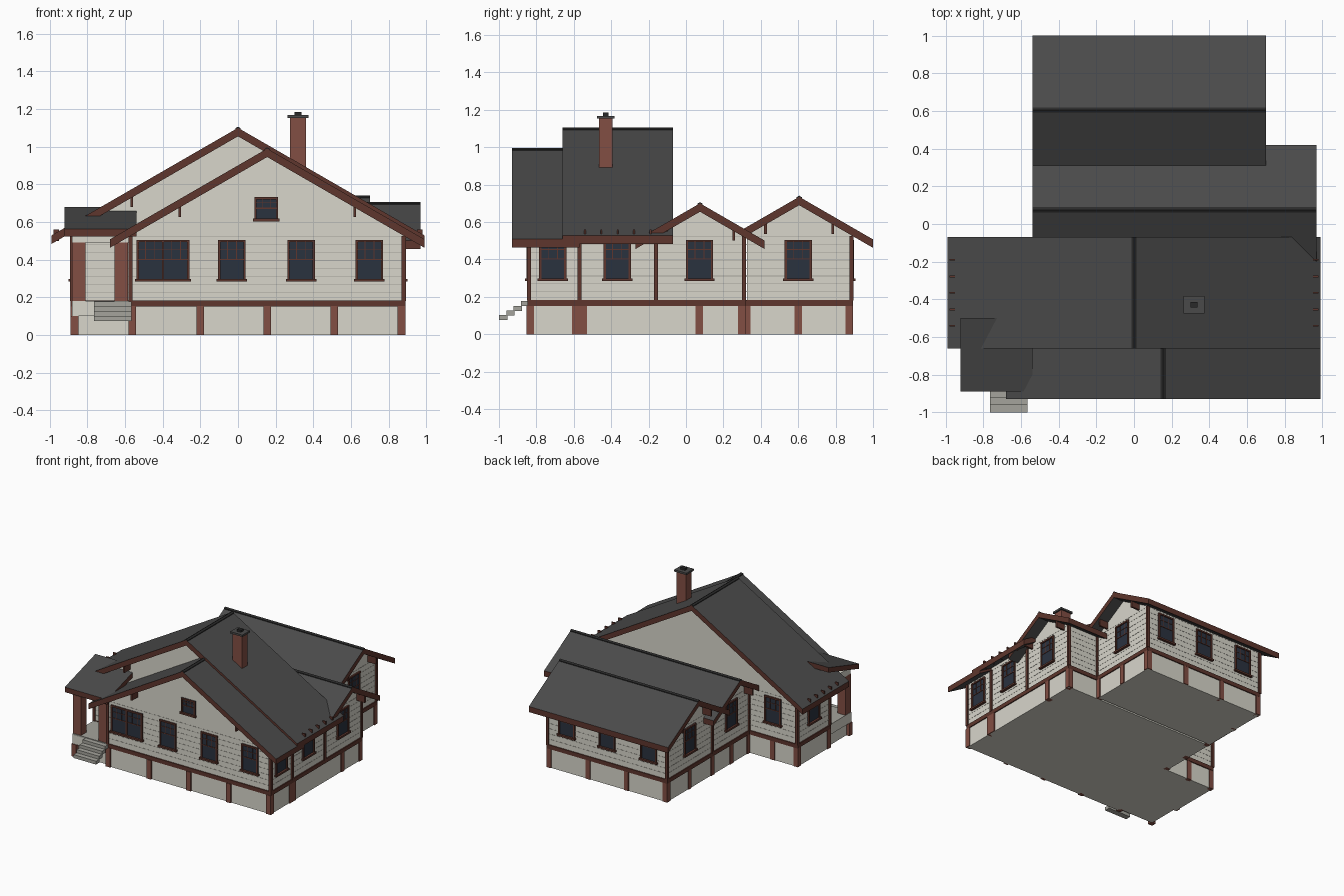
import bpy, bmesh
from mathutils import Matrix, Vector

cube = bpy.data.objects.get("Cube")
if cube:
    bpy.data.objects.remove(cube, do_unlink=True)


def material(name, rgb):
    m = bpy.data.materials.new(name)
    m.use_nodes = True
    col = [(c / 255 / 12.92) if c < 11 else ((c / 255 + 0.055) / 1.055) ** 2.4 for c in rgb] + [1]
    m.diffuse_color = col
    m.node_tree.nodes["Principled BSDF"].inputs["Base Color"].default_value = col
    return m


WALL = material("cream siding", (216, 214, 203))
GROOVE = material("siding groove", (168, 166, 157))
TRIM = material("brown wood trim", (94, 54, 45))
BRICK = material("red brick", (130, 78, 67))
ROOF = material("charcoal shingle", (74, 74, 74))
RIDGE = material("dark ridge cap", (42, 42, 42))
GLASS = material("navy glass", (42, 50, 63))
STONE = material("grey concrete", (165, 164, 156))

SLOPE = 0.577
SLAB = 0.045
BELT = 0.18


def finish(bm, name, mats):
    bmesh.ops.recalc_face_normals(bm, faces=bm.faces)
    mesh = bpy.data.meshes.new(name)
    bm.to_mesh(mesh)
    bm.free()
    for m in mats:
        mesh.materials.append(m)
    obj = bpy.data.objects.new(name, mesh)
    bpy.context.collection.objects.link(obj)
    return obj


def boxes(name, mat, spans, frame=Matrix()):
    """One object from boxes given as (u0, u1, v0, v1, z0, z1)."""
    bm = bmesh.new()
    for u0, u1, v0, v1, z0, z1 in spans:
        place = Matrix.Translation(((u0 + u1) / 2, (v0 + v1) / 2, (z0 + z1) / 2))
        size = Matrix.Diagonal((u1 - u0, v1 - v0, z1 - z0, 1))
        bmesh.ops.create_cube(bm, size=1, matrix=frame @ place @ size)
    return finish(bm, name, [mat])


def prism(name, profile, b0, b1, axis, mats):
    """Extrude an (across, z) profile along axis; sides use the second material."""
    bm = bmesh.new()
    point = (lambda a, b, z: (a, b, z)) if axis == "y" else (lambda a, b, z: (b, a, z))
    face = bm.faces.new([bm.verts.new(point(a, b0, z)) for a, z in profile])
    new = bmesh.ops.extrude_face_region(bm, geom=[face])["geom"]
    shift = Vector(point(0, b1 - b0, 0))
    bmesh.ops.translate(bm, vec=shift, verts=[v for v in new if isinstance(v, bmesh.types.BMVert)])
    bmesh.ops.recalc_face_normals(bm, faces=bm.faces)
    if len(mats) > 1:
        for f in bm.faces:
            f.material_index = 1 if abs(f.normal.z) < 0.3 else 0
    return finish(bm, name, mats)


def chevron(mid, top, half, thick):
    low = top - half * SLOPE
    return [(mid - half, low), (mid, top), (mid + half, low),
            (mid + half, low - thick), (mid, top - thick), (mid - half, low - thick)]


def wing(name, axis, mid, top, wall_half, roof_half, wall_span, roof_span):
    """Gabled block: walls, roof slab and ridge cap."""
    peak = top - SLAB + 0.005
    eave = peak - wall_half * SLOPE
    walls = [(mid - wall_half, 0), (mid + wall_half, 0), (mid + wall_half, eave),
             (mid, peak), (mid - wall_half, eave)]
    prism(name + "_walls", walls, *wall_span, axis, [WALL])
    prism(name + "_roof", chevron(mid, top, roof_half, SLAB), *roof_span, axis, [ROOF, TRIM])
    prism(name + "_ridge_cap", chevron(mid, top + 0.006, 0.014, 0.012), *roof_span, axis, [RIDGE])


wing("front_gable", "y", 0.155, 0.99, 0.725, 0.835, (-0.84, -0.5), (-0.93, -0.57))
wing("main_gable", "y", 0, 1.1, 0.88, 0.99, (-0.57, -0.16), (-0.66, -0.07))
wing("middle_wing", "x", 0.075, 0.70, 0.235, 0.345, (-0.45, 0.88), (-0.54, 0.97))
wing("back_wing", "x", 0.605, 0.735, 0.28, 0.395, (-0.45, 0.61), (-0.54, 0.70))


def wall_frame(x, y, nx, ny):
    """Local axes for a wall: u along it, v outward, z up."""
    return Matrix(((-ny, nx, 0, x), (nx, ny, 0, y), (0, 0, 1, 0), (0, 0, 0, 1)))


# Belt course, siding grooves and corner boards around the footprint
footprint = [(-0.57, -0.84), (0.88, -0.84), (0.88, 0.31), (0.61, 0.31), (0.61, 0.885),
             (-0.45, 0.885), (-0.45, -0.16), (-0.88, -0.16), (-0.88, -0.57), (-0.57, -0.57)]
for i, (x, y) in enumerate(footprint):
    end = Vector(footprint[(i + 1) % len(footprint)])
    run = end - Vector((x, y))
    length = run.length
    d = run / length
    frame = wall_frame(x, y, d.y, -d.x)
    boxes("belt_course", TRIM, [(-0.006, length + 0.006, -0.01, 0.008, BELT - 0.028, BELT + 0.004)], frame)
    boxes("siding_grooves", GROOVE,
          [(0, length, -0.005, 0.0012, z, z + 0.003) for z in [0.225 + 0.0425 * k for k in range(8)]], frame)

corners = footprint + [(0.88, -0.57), (0.88, -0.16), (-0.45, 0.31)]
boxes("corner_boards", TRIM,
      [(x - 0.011, x + 0.011, y - 0.011, y + 0.011, BELT, 0.525) for x, y in corners])

# Brick foundation piers
piers = [(x, -0.832) for x in (-0.562, -0.2, 0.155, 0.51, 0.868)]
piers += [(0.868, y) for y in (-0.59, -0.55, 0.07, 0.298)]
piers += [(0.598, y) for y in (0.325, 0.6)]
piers += [(x, 0.872) for x in (-0.437, -0.09, 0.25, 0.598)]
piers += [(-0.437, y) for y in (0.07, 0.31, 0.6)]
piers += [(-0.868, -0.832), (-0.868, -0.555), (-0.868, -0.175), (-0.66, -0.175), (-0.437, -0.15)]
boxes("foundation_piers", BRICK,
      [(x - 0.02, x + 0.02, y - 0.02, y + 0.02, 0, 0.153 if (x, y) != (-0.868, -0.832) else 0.1)
       for x, y in piers])


def window(frame, u, w=0.146, z0=0.29, z1=0.505, double=False):
    """Sash window with gridded upper light and a sill."""
    l, r = u - w / 2, u + w / 2
    mid = z0 + (z1 - z0) * 0.52
    b = 0.012
    boxes("window_glass", GLASS, [(l, r, -0.005, 0.004, z0, z1)], frame)
    bars = [(l, l + b, 0, 0.012, z0, z1), (r - b, r, 0, 0.012, z0, z1),
            (l, r, 0, 0.013, z1 - b, z1), (l - 0.008, r + 0.008, 0, 0.02, z0 - 0.006, z0 + 0.008)]
    lights = [(l, u), (u, r)] if double else [(l, r)]
    if double:
        bars.append((u - b / 2, u + b / 2, 0, 0.012, z0, z1))
    for p, q in lights:
        bars.append((p, q, 0, 0.008, mid - 0.003, mid + 0.003))
        bars.append((p, q, 0, 0.007, (mid + z1) / 2 - 0.002, (mid + z1) / 2 + 0.002))
        for t in (1 / 3, 2 / 3):
            c = p + (q - p) * t
            bars.append((c - 0.002, c + 0.002, 0, 0.007, mid, z1))
    boxes("window_frame", TRIM, bars, frame)


front = wall_frame(0, -0.84, 0, -1)
for x in (-0.032, 0.335, 0.698):
    window(front, x)
window(front, -0.398, w=0.28, double=True)
window(front, 0.15, w=0.125, z0=0.61, z1=0.732)
for x, y in ((0.88, -0.712), (0.88, -0.368), (0.88, 0.072), (0.61, 0.6)):
    window(wall_frame(x, 0, 1, 0), y)
for x, y in ((-0.88, -0.365), (-0.45, 0.072), (-0.45, 0.6)):
    window(wall_frame(x, 0, -1, 0), -y)
for x, y in ((0.44, 0.885), (0.08, 0.885), (-0.29, 0.885), (-0.665, -0.16)):
    window(wall_frame(0, y, 0, 1), -x)

# Entry door facing the porch
boxes("door", TRIM, [(-0.58, -0.565, -0.76, -0.64, BELT, 0.47)])

# Brackets under the gable overhangs
brackets = []
for mid, off, y, top in ((0, 0.565, -0.57, 1.1), (0.155, 0.465, -0.84, 0.99)):
    z = top - SLAB - off * SLOPE
    for x in (mid - off, mid + off):
        brackets.append((x - 0.007, x + 0.007, y - 0.075, y, z - 0.05, z + 0.01))
for mid, top, x_left, x_right in ((0.075, 0.70, -0.45, 0.88), (0.605, 0.735, -0.45, 0.61)):
    z = top - SLAB - 0.18 * SLOPE
    for y in (mid - 0.18, mid + 0.18):
        brackets.append((x_right, x_right + 0.075, y - 0.007, y + 0.007, z - 0.05, z + 0.01))
        brackets.append((x_left - 0.075, x_left, y - 0.007, y + 0.007, z - 0.05, z + 0.01))
boxes("gable_brackets", TRIM, brackets)

# Rafter tails along both main eaves
boxes("rafter_tails", TRIM,
      [(s * 0.965 - 0.014, s * 0.965 + 0.014, y - 0.005, y + 0.005, 0.50, 0.56)
       for s in (-1, 1) for y in (-0.19, -0.278, -0.365, -0.453, -0.54)])

# Chimney
boxes("chimney", BRICK, [(0.275, 0.362, -0.465, -0.393, 0.8, 1.155)])
boxes("chimney_cap", ROOF, [(0.264, 0.373, -0.476, -0.382, 1.153, 1.168)])
boxes("chimney_flue", RIDGE, [(0.3, 0.337, -0.444, -0.414, 1.165, 1.185)])

# Porch: base, columns, beam, shed roof and steps
boxes("porch_base", WALL, [(-0.86, -0.57, -0.82, -0.56, 0, 0.11), (-0.882, -0.57, -0.845, -0.56, 0.1, BELT)])
boxes("porch_floor", STONE, [(-0.882, -0.575, -0.845, -0.56, BELT - 0.01, BELT + 0.002)])
boxes("porch_columns", BRICK, [(x, x + 0.07, -0.84, -0.77, BELT, 0.492) for x in (-0.88, -0.655)])
boxes("porch_beam", WALL, [(-0.88, -0.57, -0.835, -0.775, 0.49, 0.545), (-0.88, -0.82, -0.835, -0.56, 0.49, 0.545)])
shed = [(-0.89, 0.562), (-0.5, 0.68), (-0.5, 0.64), (-0.89, 0.522)]
prism("porch_roof", shed, -0.92, -0.54, "x", [ROOF, TRIM])
boxes("porch_steps", STONE,
      [(-0.765, -0.565, -1 + 0.039 * k, -0.955 + 0.039 * k, 0.075 + 0.025 * k, 0.102 + 0.025 * k)
       for k in range(4)])
